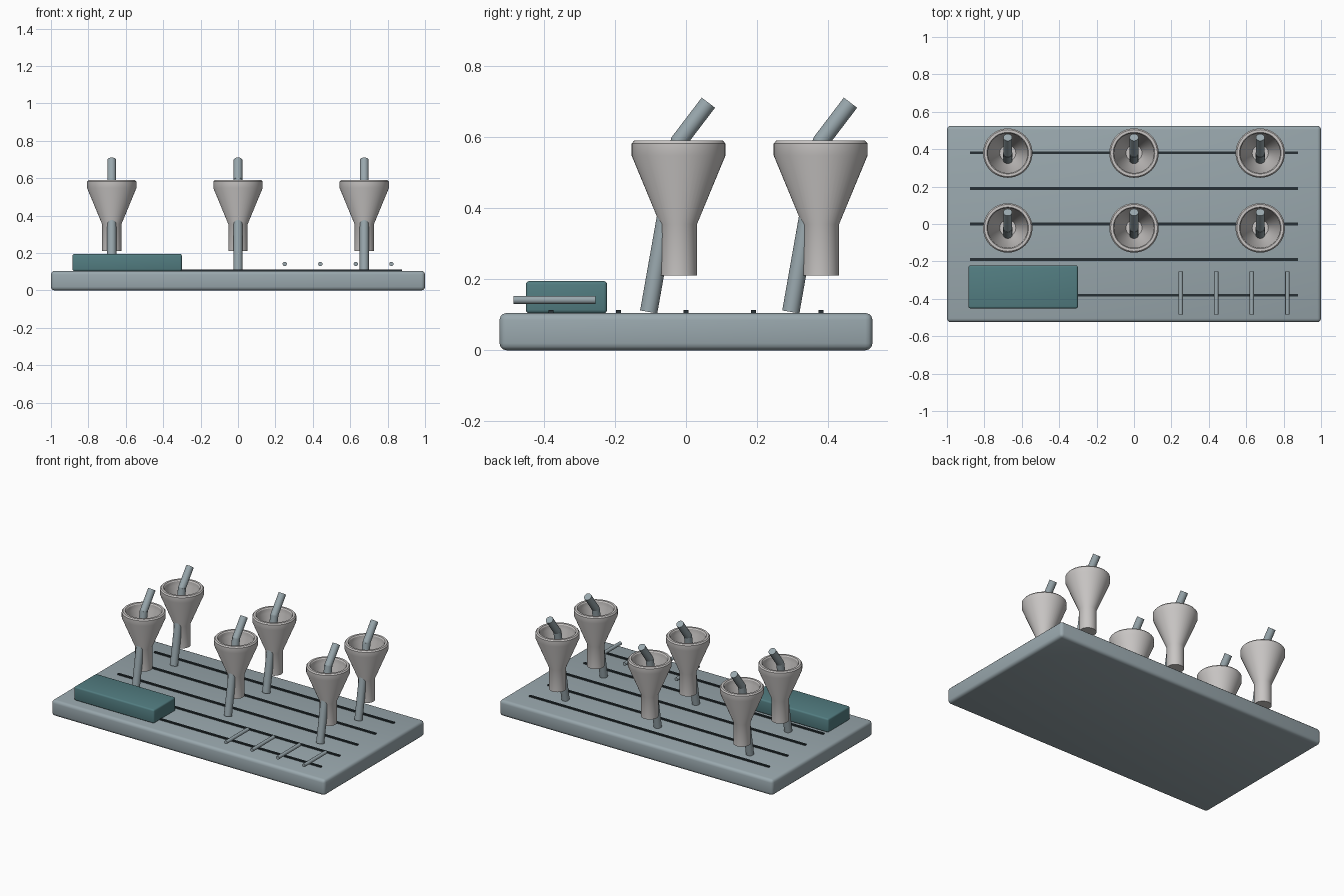
import bpy, math
from mathutils import Vector

if "Cube" in bpy.data.objects:
    bpy.data.objects.remove(bpy.data.objects["Cube"])


def material(name, rgb):
    m = bpy.data.materials.new(name)
    m.diffuse_color = (*rgb, 1)
    m.use_nodes = True
    m.node_tree.nodes["Principled BSDF"].inputs["Base Color"].default_value = m.diffuse_color
    return m


BLUE_GREY = material("blue grey", (0.32, 0.39, 0.42))
TEAL = material("teal", (0.085, 0.205, 0.22))
PALE = material("pale warm grey", (0.58, 0.56, 0.55))
DARK = material("dark slate", (0.02, 0.03, 0.035))


def finish(ob, name, mat, smooth=True):
    ob.name = name
    ob.data.materials.clear()
    ob.data.materials.append(mat)
    if smooth:
        bpy.ops.object.select_all(action='DESELECT')
        ob.select_set(True)
        bpy.context.view_layer.objects.active = ob
        bpy.ops.object.shade_smooth_by_angle(angle=math.radians(30))
    return ob


def box(name, lo, hi, mat, bevel=0):
    lo, hi = Vector(lo), Vector(hi)
    bpy.ops.mesh.primitive_cube_add(size=1, location=(lo + hi) / 2)
    ob = bpy.context.object
    ob.scale = hi - lo
    bpy.ops.object.transform_apply(location=False, rotation=False, scale=True)
    if bevel:
        mod = ob.modifiers.new("rounded edges", 'BEVEL')
        mod.width, mod.segments = bevel, 3
        bpy.ops.object.modifier_apply(modifier=mod.name)
    return finish(ob, name, mat, bool(bevel))


def rod(name, a, b, r, mat, sides=24):
    a, b = Vector(a), Vector(b)
    bpy.ops.mesh.primitive_cylinder_add(vertices=sides, radius=r, depth=(b - a).length,
                                        location=(a + b) / 2)
    ob = bpy.context.object
    ob.rotation_mode = 'QUATERNION'
    ob.rotation_quaternion = (b - a).to_track_quat('Z', 'Y')
    return finish(ob, name, mat)


def lathe(name, profile, loc, mat, n=48):
    # revolve an (r, z) profile and close both ends with flat discs
    verts, faces = [], []
    for r, z in profile:
        for i in range(n):
            t = 2 * math.pi * i / n
            verts.append((r * math.cos(t), r * math.sin(t), z))
    for k in range(len(profile) - 1):
        for i in range(n):
            j = (i + 1) % n
            faces.append((k * n + i, k * n + j, (k + 1) * n + j, (k + 1) * n + i))
    faces.append(tuple(reversed(range(n))))
    faces.append(tuple(range((len(profile) - 1) * n, len(profile) * n)))
    me = bpy.data.meshes.new(name)
    me.from_pydata(verts, [], faces)
    ob = bpy.data.objects.new(name, me)
    ob.location = loc
    bpy.context.collection.objects.link(ob)
    return finish(ob, name, mat)


# base slab and its five dark strips
box("base_slab", (-1, -0.525, 0), (1, 0.525, 0.105), BLUE_GREY, 0.02)
for k in range(-2, 3):
    y = 0.19 * k
    box("strip", (-0.877, y - 0.007, 0.098), (0.877, y + 0.007, 0.113), DARK)

# control block and row of small pins
box("teal_block", (-0.885, -0.451, 0.104), (-0.30, -0.222, 0.195), TEAL, 0.01)
for x in (0.25, 0.44, 0.63, 0.82):
    rod("pin", (x, -0.485, 0.142), (x, -0.255, 0.142), 0.0115, BLUE_GREY, 16)

# funnel cups on bent posts, two rows of three
CUP = [(0.052, 0.21), (0.052, 0.355), (0.132, 0.548), (0.132, 0.582), (0.125, 0.59),
       (0.111, 0.59), (0.106, 0.583), (0.105, 0.555), (0.043, 0.365)]
for x in (-0.675, 0, 0.675):
    for y in (-0.021, 0.379):
        lathe("funnel", CUP, (x, y, 0), PALE)
        joint = (x, y + 0.001, 0.588)
        rod("post", (x, y - 0.084, 0.108), joint, 0.0245, BLUE_GREY)
        rod("post_tip", joint, (x, y + 0.084, 0.697), 0.0235, BLUE_GREY)
        # rounded elbow between both tubes
        bpy.ops.mesh.primitive_uv_sphere_add(segments=24, ring_count=12, radius=0.0235,
                                             location=joint)
        finish(bpy.context.object, "post_elbow", BLUE_GREY)
